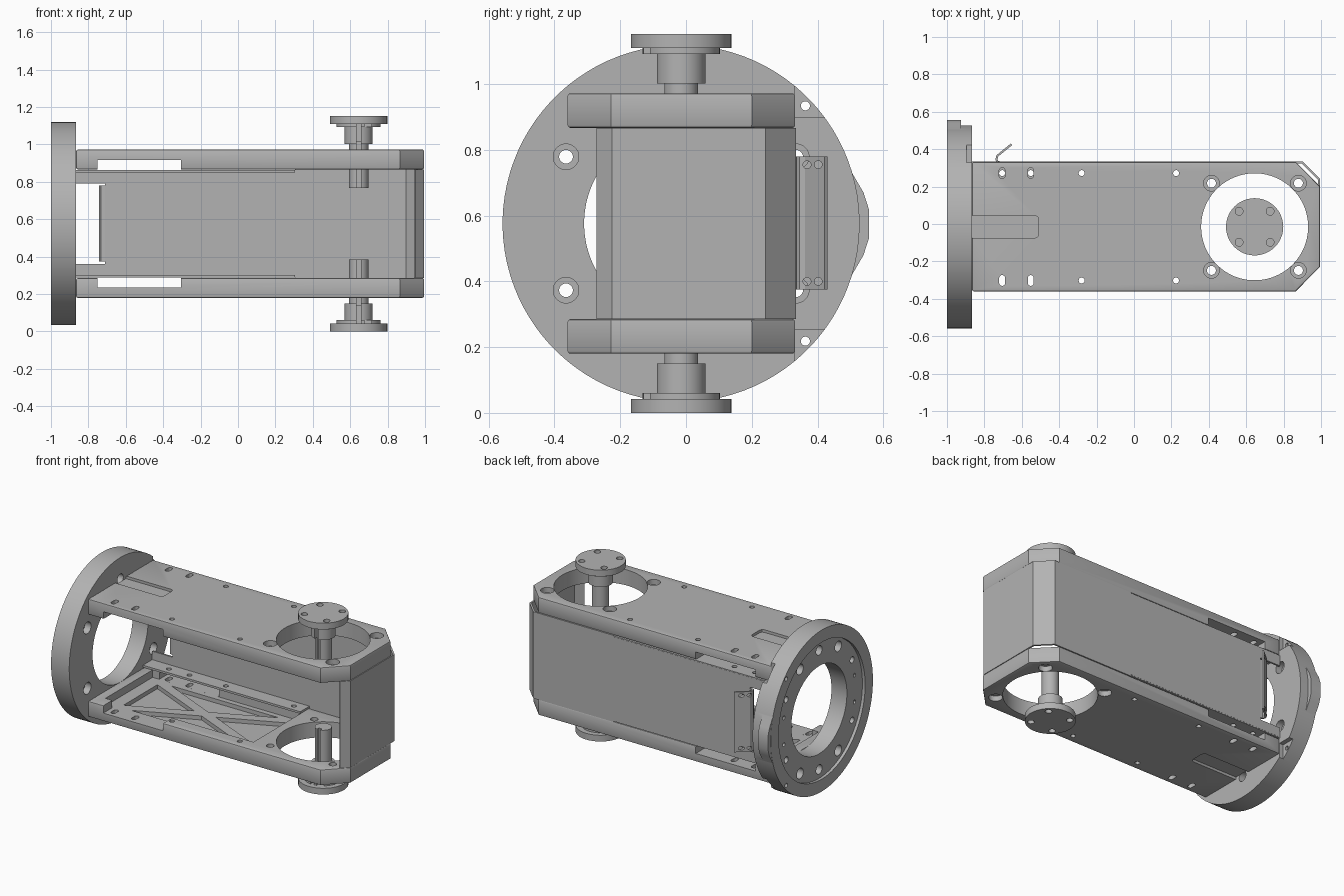
import bpy, bmesh, math
from mathutils import Vector

cube = bpy.data.objects.get("Cube")
if cube:
    bpy.data.objects.remove(cube, do_unlink=True)

metal = bpy.data.materials.new("machined grey metal")
metal.use_nodes = True
GREY = (0.45, 0.45, 0.45, 1)
metal.diffuse_color = GREY
metal.node_tree.nodes["Principled BSDF"].inputs["Base Color"].default_value = GREY

CY, CZ, SX = -0.015, 0.576, 0.645     # body axis and spindle position
parts = []


def add(name, bm):
    bmesh.ops.recalc_face_normals(bm, faces=bm.faces)
    mesh = bpy.data.meshes.new(name)
    bm.to_mesh(mesh)
    bm.free()
    ob = bpy.data.objects.new(name, mesh)
    bpy.context.collection.objects.link(ob)
    mesh.materials.append(metal)
    parts.append(ob)
    return ob


def prism(name, pts, lo, hi, axis="z"):
    """Extrude a 2D outline (xy for axis z, yz for axis x)."""
    bm = bmesh.new()
    place = lambda p, h: (p[0], p[1], h) if axis == "z" else (h, p[0], p[1])
    face = bm.faces.new([bm.verts.new(place(p, lo)) for p in pts])
    ext = bmesh.ops.extrude_face_region(bm, geom=[face])
    move = Vector(place((0, 0), hi - lo))
    bmesh.ops.translate(bm, vec=move, verts=[v for v in ext["geom"] if isinstance(v, bmesh.types.BMVert)])
    return add(name, bm)


def circle(a, b, r, n=24, stretch=0):
    """Circle outline, optionally stretched along b into a slot."""
    out = []
    for i in range(n):
        t = 2 * math.pi * (i + 0.5) / n
        s = math.sin(t)
        out.append((a + r * math.cos(t), b + r * s + math.copysign(stretch, s)))
    return out


def rect(a0, a1, b0, b1):
    return [(a0, b0), (a1, b0), (a1, b1), (a0, b1)]


def apply(ob, kind, **settings):
    mod = ob.modifiers.new(kind.lower(), kind)
    for key, value in settings.items():
        setattr(mod, key, value)
    bpy.context.view_layer.objects.active = ob
    bpy.ops.object.modifier_apply(modifier=mod.name)


def boolean(ob, other, op="DIFFERENCE"):
    apply(ob, "BOOLEAN", operation=op, solver="EXACT", object=other)
    parts.remove(other)
    bpy.data.objects.remove(other, do_unlink=True)


def cut(ob, pts, lo, hi, axis="z"):
    boolean(ob, prism("cutter", pts, lo, hi, axis))


def sheet(name, path, z0, z1, thickness):
    """Bent sheet metal following a plan path."""
    bm = bmesh.new()
    rows = [[bm.verts.new((x, y, z)) for x, y in path] for z in (z0, z1)]
    for i in range(len(path) - 1):
        bm.faces.new((rows[0][i], rows[0][i + 1], rows[1][i + 1], rows[1][i]))
    ob = add(name, bm)
    apply(ob, "SOLIDIFY", thickness=thickness, offset=0, use_even_offset=True)
    return ob


def mirrored(ob, name):
    """Copy of a part reflected about the mid height."""
    bm = bmesh.new()
    bm.from_mesh(ob.data)
    for v in bm.verts:
        v.co.z = 2 * CZ - v.co.z
    return add(name, bm)


# Mounting flange with a widened lobe on the rear half
flange = prism("mounting_flange", circle(CY, CZ, 0.543, 96), -1, -0.865, "x")
lobe = prism("lobe", [(0.3, 0.36), (0.46, 0.36), (0.505, 0.42), (0.54, 0.48), (0.556, 0.53),
                      (0.556, 0.62), (0.54, 0.67), (0.505, 0.73), (0.46, 0.79), (0.3, 0.79)],
             -0.999, -0.925, "x")
boolean(flange, lobe, "UNION")
cut(flange, circle(CY, CZ, 0.295, 72), -1.1, -0.8, "x")
cut(flange, circle(CY, CZ, 0.46, 72), -1.1, -0.98, "x")
for sa in (-1, 1):
    cut(flange, circle(CY + sa * 0.2, CZ, 0.012, 12, 0), -1.1, -1.05, "x")
    # Corner pockets with a screw hole
    zs = sorted((CZ + sa * 0.322, CZ + sa * 0.6))
    cut(flange, rect(0.33, 0.6, *zs), -0.895, -0.8, "x")
    cut(flange, circle(0.363, CZ + sa * 0.358, 0.014, 16), -1.1, -0.8, "x")
    # Screw above each plate slot
    cut(flange, circle(CY, CZ + sa * 0.4, 0.032), -1.1, -0.8, "x")
    for sb in (-1, 1):
        y, z = CY + sa * 0.35, CZ + sb * 0.203
        cut(flange, circle(y, z, 0.021, 16), -1.1, -0.8, "x")
        cut(flange, circle(y, z, 0.039), -0.91, -0.8, "x")
        cut(flange, circle(CY + sa * 0.203, CZ + sb * 0.35, 0.035), -1.1, -0.92, "x")
        cut(flange, circle(CY + sa * 0.375, CZ + sb * 0.09, 0.013, 12), -1.1, -0.95, "x")

# Lower side plate, then its mirrored twin
plate = prism("lower_plate", [(-0.865, -0.36), (0.865, -0.36), (0.995, -0.228), (0.995, 0.2),
                              (0.865, 0.332), (-0.865, 0.332)], 0.18, 0.285)
apply(plate, "BEVEL", width=0.008, segments=2, limit_method="ANGLE", angle_limit=math.radians(60))
cut(plate, circle(SX, CY, 0.286, 72), 0.1, 0.4)
cut(plate, rect(-0.8, 0.3, -0.265, 0.235), 0.235, 0.4)
cut(plate, rect(-0.75, -0.305, -0.5, 0.5), 0.2351, 0.4)
# Lightening pockets that leave crossed ribs
xm, ya, yb = -0.235, -0.235, 0.205
pockets = []
for s in (-1, 1):
    edge_y = CY + s * 0.215
    pockets.append([(xm - 0.4, edge_y), (xm + 0.4, edge_y), (xm, CY + s * 0.035)])
    pockets.append([(xm + s * 0.48, CY - 0.18), (xm + s * 0.48, CY + 0.18), (xm + s * 0.08, CY)])
for tri in pockets:
    cut(plate, tri, 0.208, 0.4)
# Cable slot in the outer face
arc = [(-0.53 + 0.02 * math.cos(t), CY + s * 0.04 + 0.02 * math.sin(t))
       for s, t in ((-1, -math.pi / 2), (-1, -math.pi / 4), (-1, 0), (1, 0), (1, math.pi / 4), (1, math.pi / 2))]
cut(plate, [(-0.9, CY - 0.06)] + arc + [(-0.9, CY + 0.06)], 0.1, 0.198)
for s in (-1, 1):
    # Edge fasteners
    y = CY + s * 0.287
    for x in (-0.705, -0.552):
        cut(plate, circle(x, y, 0.016, 16, 0.013), 0.1, 0.4)
    for x in (-0.28, 0.225):
        cut(plate, circle(x, y, 0.016, 16), 0.1, 0.4)
    # Counterbored screws around the bearing opening
    for x in (0.414, 0.879):
        cut(plate, circle(x, CY + s * 0.233, 0.024, 20), 0.1, 0.4)
        cut(plate, circle(x, CY + s * 0.233, 0.042), 0.1, 0.215)
mirrored(plate, "upper_plate")

# Wrapped sheet cover along the back and the free end
cover = sheet("sheet_cover", [(-0.865, 0.329), (0.9, 0.329), (0.989, 0.24), (0.989, -0.222), (0.945, -0.268)],
              0.285, 0.867, 0.012)
cut(cover, rect(-1, 0.305, 0.25, 0.4), 0.2, 0.295)
cut(cover, rect(-1, 0.305, 0.25, 0.4), 0.857, 0.95)
cut(cover, rect(-1, -0.712, 0.25, 0.4), 0.36, 0.79)
# Folded fixing lips
lip = prism("lower_cover_lip", rect(-0.865, 0.305, 0.225, 0.334), 0.289, 0.303)
for x in (-0.705, -0.552, -0.28, 0.225):
    cut(lip, circle(x, CY + 0.287, 0.016, 16), 0.1, 0.4)
mirrored(lip, "upper_cover_lip")

# Bent cable flap with four small holes
flap = sheet("cable_flap", [(-0.71, 0.329), (-0.73, 0.331), (-0.736, 0.345), (-0.73, 0.365), (-0.655, 0.426)],
             0.375, 0.78, 0.011)
for y in (0.368, 0.402):
    for z in (0.4, 0.755):
        cut(flap, circle(y, z, 0.012, 12), -0.8, -0.6, "x")

# Output spindle: turned profile with drilled flange
profile = [(0, 0), (0.153, 0), (0.153, 0.042), (0.118, 0.042), (0.118, 0.06), (0.075, 0.06),
           (0.075, 0.15), (0.052, 0.15), (0.052, 0.385), (0, 0.385)]
bm = bmesh.new()
verts = [bm.verts.new((SX + r, CY, z)) for r, z in profile]
edges = [bm.edges.new(pair) for pair in zip(verts, verts[1:])]
bmesh.ops.spin(bm, geom=verts + edges, cent=(SX, CY, 0), axis=(0, 0, 1), angle=2 * math.pi, steps=48)
bmesh.ops.remove_doubles(bm, verts=bm.verts, dist=0.0005)
spindle = add("lower_spindle", bm)
for sx in (-1, 1):
    for sy in (-1, 1):
        cut(spindle, circle(SX + sx * 0.083, CY + sy * 0.083, 0.021, 16), -0.1, 0.03)
# Clamp slit and relief in the collar
cut(spindle, rect(SX - 0.012, SX + 0.012, CY - 0.2, CY - 0.04), 0.042, 0.15)
cut(spindle, rect(SX + 0.03, SX + 0.07, CY - 0.2, CY - 0.07), 0.042, 0.07)
cut(spindle, rect(SX - 0.012, SX + 0.012, CY - 0.2, CY - 0.03), 0.14, 0.4)
mirrored(spindle, "upper_spindle")

# Smooth the round surfaces while keeping edges crisp
bpy.ops.object.select_all(action="DESELECT")
for ob in parts:
    ob.select_set(True)
bpy.context.view_layer.objects.active = parts[0]
bpy.ops.object.shade_smooth_by_angle(angle=math.radians(30))
